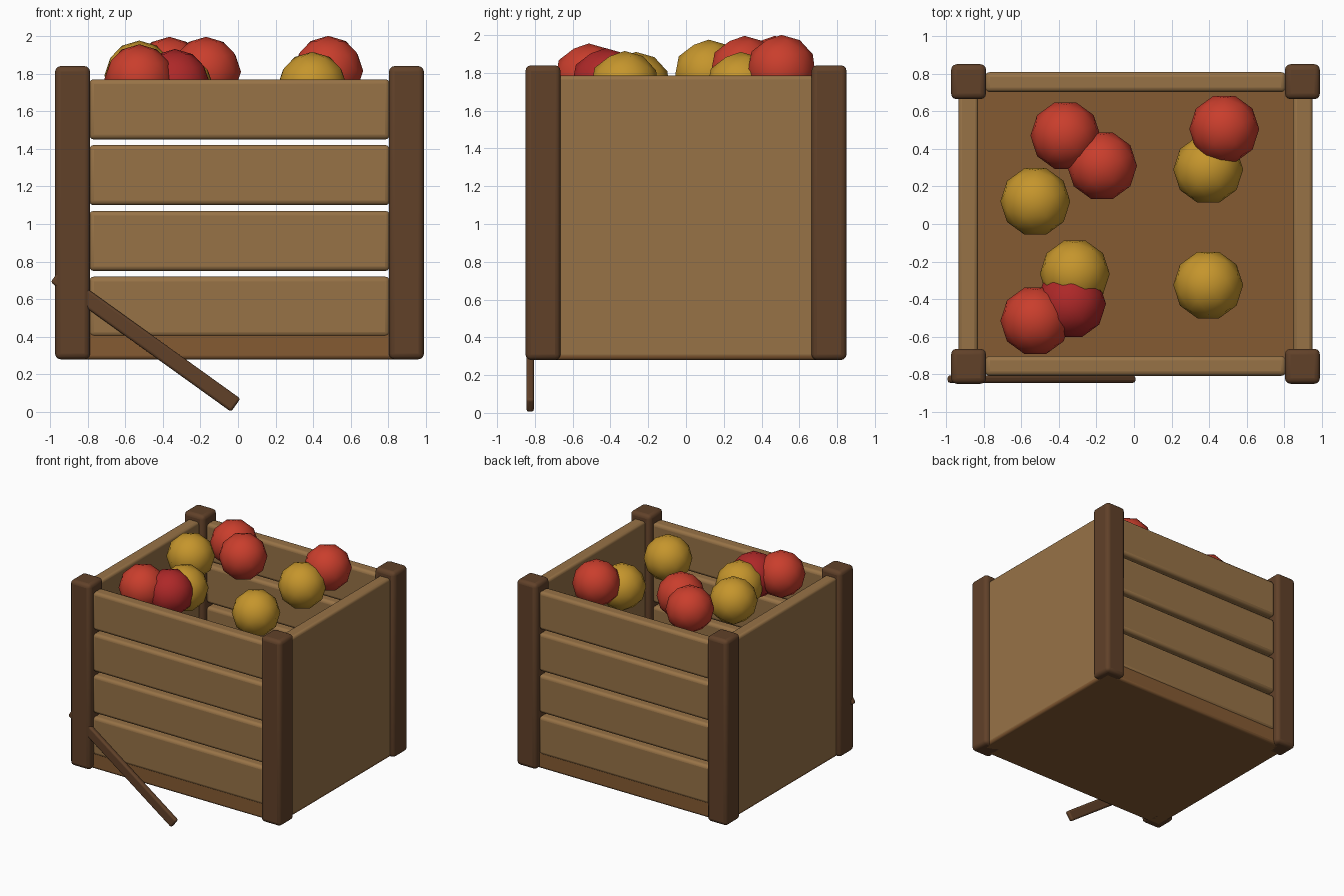
import bpy
from math import atan2, hypot, radians

if "Cube" in bpy.data.objects:
    bpy.data.objects.remove(bpy.data.objects["Cube"])


def material(name, rgb):
    m = bpy.data.materials.new(name)
    m.diffuse_color = (*[(c / 255) ** 2.2 for c in rgb], 1)
    m.use_nodes = True
    m.node_tree.nodes["Principled BSDF"].inputs["Base Color"].default_value = m.diffuse_color
    return m


PLANK = material("plank wood", (150, 114, 72))
FLOOR = material("floor wood", (132, 91, 54))
DARK = material("dark wood", (97, 67, 45))
RED = material("red fruit", (200, 64, 48))
CRIMSON = material("crimson fruit", (172, 44, 44))
GOLD = material("gold fruit", (196, 148, 48))


def box(name, lo, hi, mat, bevel=0.025):
    """Rounded box between two opposite corners."""
    bpy.ops.mesh.primitive_cube_add(size=1, location=[(a + b) / 2 for a, b in zip(lo, hi)])
    ob = bpy.context.object
    ob.name = name
    ob.scale = [b - a for a, b in zip(lo, hi)]
    bpy.ops.object.transform_apply(location=False, rotation=False, scale=True)
    ob.data.materials.append(mat)
    mod = ob.modifiers.new("rounding", "BEVEL")
    mod.width = bevel
    mod.segments = 3
    bpy.ops.object.shade_smooth_by_angle(angle=radians(35))
    return ob


CX = 0.008  # the crate sits slightly right of the brace tip

# floor slab
box("floor", (CX - 0.94, -0.80, 0.28), (CX + 0.94, 0.80, 0.43), FLOOR, 0.02)

# corner posts
for sx in (-1, 1):
    for sy in (-1, 1):
        x, y = CX + sx * 0.888, sy * 0.757
        box("corner_post", (x - 0.093, y - 0.093, 0.28), (x + 0.093, y + 0.093, 1.84), DARK, 0.03)

# solid side panels
for sx in (-1, 1):
    x = CX + sx * 0.89
    box("side_panel", (x - 0.052, -0.70, 0.29), (x + 0.052, 0.70, 1.785), PLANK, 0.02)

# front and back slats
for sy in (-1, 1):
    for i in range(4):
        z = 0.40 + 0.35 * i
        box("slat", (CX - 0.80, sy * 0.755 - 0.053, z), (CX + 0.80, sy * 0.755 + 0.053, z + 0.32), PLANK)

# loose slanted brace at the front
x0, z0, x1, z1 = -0.972, 0.725, -0.012, 0.036
half = hypot(x1 - x0, z1 - z0) / 2
brace = box("brace", (-half, -0.02, -0.043), (half, 0.02, 0.043), DARK, 0.014)
brace.location = ((x0 + x1) / 2, -0.825, (z0 + z1) / 2)
brace.rotation_euler = (0, atan2(z0 - z1, x1 - x0), 0)

# fruit
for x, y, z, mat in [
    (-0.365, 0.47, 1.81, RED), (-0.17, 0.31, 1.81, RED), (0.48, 0.505, 1.815, RED),
    (-0.525, -0.515, 1.77, RED), (-0.335, -0.425, 1.745, CRIMSON),
    (-0.525, 0.12, 1.79, GOLD), (-0.315, -0.265, 1.725, GOLD),
    (0.395, 0.29, 1.725, GOLD), (0.395, -0.325, 1.73, GOLD),
]:
    bpy.ops.mesh.primitive_ico_sphere_add(subdivisions=2, radius=0.186, location=(x, y, z),
                                          rotation=(0, 0, radians(90)))
    ob = bpy.context.object
    ob.name = "fruit"
    ob.data.materials.append(mat)
    bpy.ops.object.shade_smooth()
